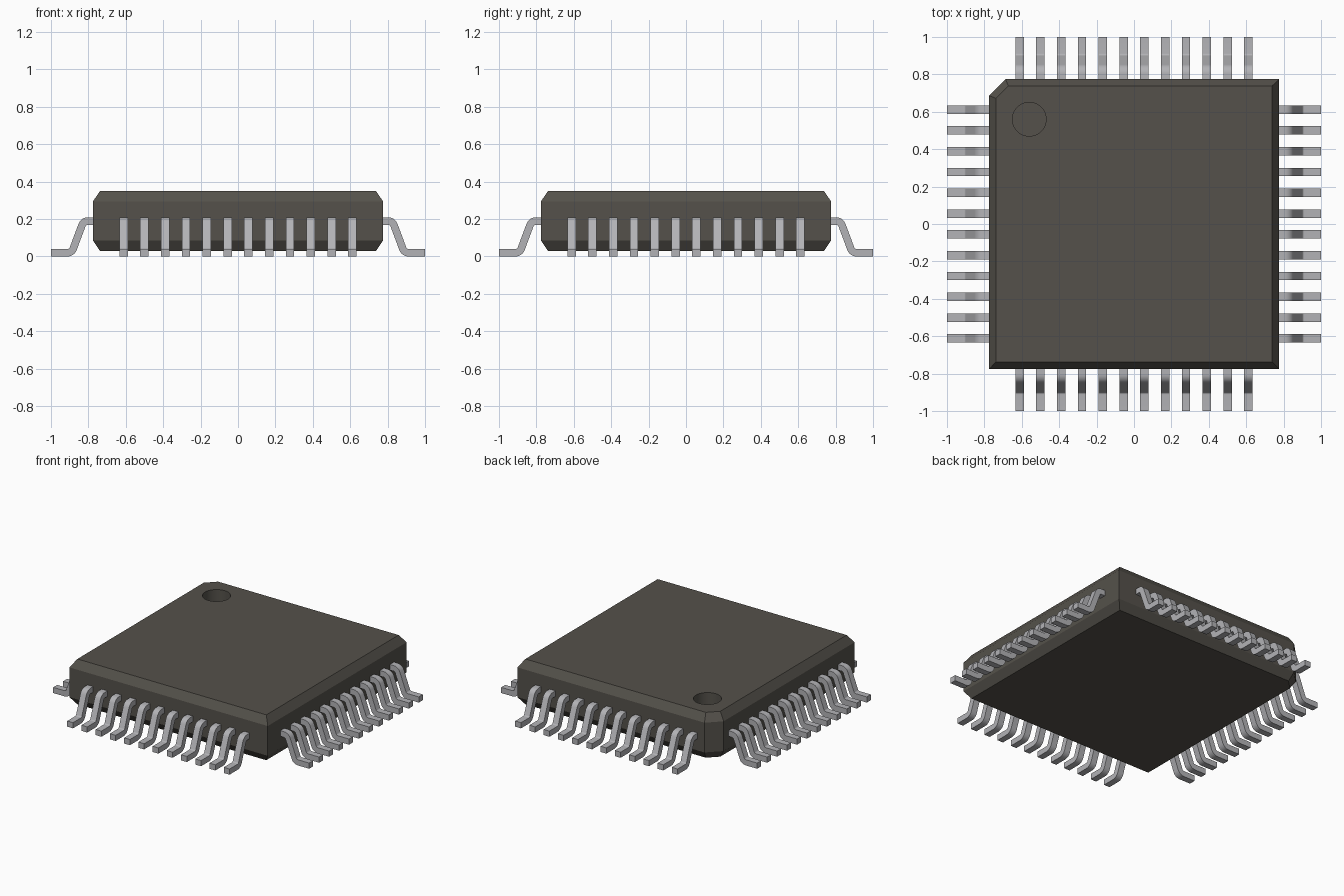
import bpy, bmesh, math
from mathutils import Vector

if "Cube" in bpy.data.objects:
    bpy.data.objects.remove(bpy.data.objects["Cube"])


def material(name, rgb):
    m = bpy.data.materials.new(name)
    m.diffuse_color = (*rgb, 1)
    m.use_nodes = True
    m.node_tree.nodes["Principled BSDF"].inputs["Base Color"].default_value = m.diffuse_color
    return m


body_mat = material("dark plastic", (0.09, 0.083, 0.070))
lead_mat = material("tinned metal", (0.45, 0.45, 0.47))


def make_mesh(name, bm, mat):
    bmesh.ops.recalc_face_normals(bm, faces=bm.faces)
    me = bpy.data.meshes.new(name)
    bm.to_mesh(me)
    bm.free()
    me.materials.append(mat)
    return me


def add_object(name, me):
    ob = bpy.data.objects.new(name, me)
    bpy.context.collection.objects.link(ob)
    return ob


# Package body: square outline with one cut corner, lofted through four levels
def outline(inset):
    h = 0.775 - inset
    c = 0.088 - inset * (2 - math.sqrt(2))
    return [(-h, -h), (h, -h), (h, h), (-h + c, h), (-h, h - c)]


bm = bmesh.new()
rings = [[bm.verts.new((x, y, z)) for x, y in outline(i)]
         for z, i in ((0.03, 0.037), (0.085, 0), (0.295, 0), (0.35, 0.037))]
bm.faces.new(rings[0])
bm.faces.new(rings[-1])
for a, b in zip(rings, rings[1:]):
    for k in range(5):
        j = (k + 1) % 5
        bm.faces.new((a[k], a[j], b[j], b[k]))
body = add_object("package_body", make_mesh("package_body", bm, body_mat))

# Round pin-one marker recess
bpy.ops.mesh.primitive_cylinder_add(vertices=48, radius=0.09, depth=0.2,
                                    location=(-0.56, 0.56, 0.35))
cutter = bpy.context.object
cutter.name = "marker_cutter"
cutter.hide_render = True
cutter.data.materials.append(body_mat)
mod = body.modifiers.new("marker_recess", "BOOLEAN")
mod.operation = "DIFFERENCE"
mod.solver = "EXACT"
mod.object = cutter
bpy.ops.object.select_all(action="DESELECT")
bpy.context.view_layer.objects.active = body
body.select_set(True)
bpy.ops.object.modifier_apply(modifier=mod.name)
bpy.data.objects.remove(cutter)
bpy.ops.object.shade_smooth_by_angle(angle=math.radians(25))

# Gull-wing lead: S-shaped strip with two rounded bends, extruded sideways
T, W, R, SEG = 0.020, 0.0225, 0.032, 6
p1, p2 = Vector((0.826, 0.189)), Vector((0.889, T))
slope = math.atan2(p1.y - p2.y, p2.x - p1.x)
tangent = R * math.tan(slope / 2)
path = [(0.74, 0.189, 0.0)]                      # x, z, downward angle
for k in range(SEG + 1):
    a = slope * k / SEG
    path.append((p1.x - tangent + R * math.sin(a),
                 p1.y - R + R * math.cos(a), a))
for k in range(SEG + 1):
    a = slope * (1 - k / SEG)
    path.append((p2.x + tangent - R * math.sin(a),
                 p2.y + R - R * math.cos(a), a))
path.append((1.0, T, 0.0))

bm = bmesh.new()
sections = []
for x, z, a in path:
    nx, nz = math.sin(a) * T, math.cos(a) * T
    sections.append([bm.verts.new((x + s * nx, y, z + s * nz))
                     for s, y in ((1, -W), (1, W), (-1, W), (-1, -W))])
bm.faces.new(sections[0])
bm.faces.new(sections[-1])
for a, b in zip(sections, sections[1:]):
    for k in range(4):
        j = (k + 1) % 4
        bm.faces.new((a[k], a[j], b[j], b[k]))
lead_mesh = make_mesh("lead", bm, lead_mat)

# Twelve leads on each of the four sides
bpy.ops.object.select_all(action="DESELECT")
for side, label in enumerate(("right", "back", "left", "front")):
    ang = side * math.pi / 2
    for i in range(12):
        t = (i - 5.5) * 0.1112
        ob = add_object(f"{label}_lead_{i + 1}", lead_mesh)
        ob.location = (-t * math.sin(ang), t * math.cos(ang), 0)
        ob.rotation_euler.z = ang
bpy.context.view_layer.objects.active = ob
ob.select_set(True)
bpy.ops.object.shade_smooth_by_angle(angle=math.radians(30))
